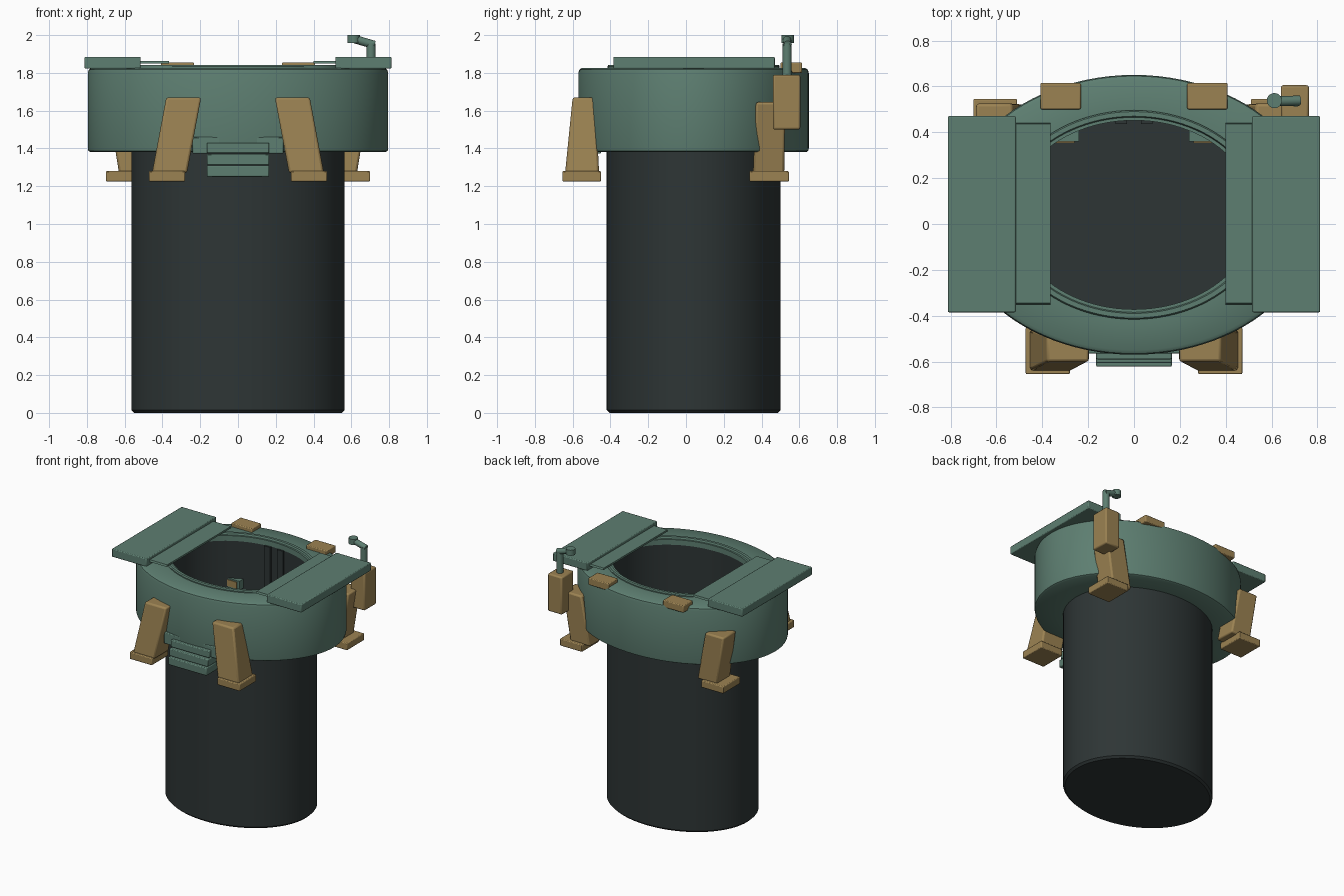
import bpy, bmesh, math
from mathutils import Vector

if "Cube" in bpy.data.objects:
    bpy.data.objects.remove(bpy.data.objects["Cube"], do_unlink=True)


def material(name, color):
    m = bpy.data.materials.new(name)
    m.use_nodes = True
    m.diffuse_color = (*color, 1)
    m.node_tree.nodes["Principled BSDF"].inputs["Base Color"].default_value = (*color, 1)
    return m


GREEN = material("muted green", (0.11, 0.21, 0.165))
TAN = material("ochre tan", (0.33, 0.225, 0.085))
DARK = material("charcoal", (0.027, 0.036, 0.036))
CY = 0.04  # centre of the shaft in y


def finish(name, bm, mat, bevel=0.0, smooth=True):
    bmesh.ops.recalc_face_normals(bm, faces=bm.faces)
    mesh = bpy.data.meshes.new(name)
    bm.to_mesh(mesh)
    bm.free()
    mesh.materials.append(mat)
    ob = bpy.data.objects.new(name, mesh)
    bpy.context.collection.objects.link(ob)
    if bevel:
        mod = ob.modifiers.new("soft edges", "BEVEL")
        mod.width, mod.segments = bevel, 2
    if smooth:
        bpy.ops.object.select_all(action="DESELECT")
        ob.select_set(True)
        bpy.context.view_layer.objects.active = ob
        bpy.ops.object.shade_smooth_by_angle(angle=math.radians(35))
    return ob


def oval_lathe(name, profile, mat, closed, n=96):
    """Sweep (x radius, y radius, z) points round an ellipse."""
    bm = bmesh.new()
    rings = []
    for rx, ry, z in profile:
        rings.append([bm.verts.new((rx * math.cos(2 * math.pi * i / n),
                                    CY + ry * math.sin(2 * math.pi * i / n), z)) for i in range(n)])
    pairs = list(zip(rings, rings[1:]))
    if closed:
        pairs.append((rings[-1], rings[0]))
    for a, b in pairs:
        for i in range(n):
            j = (i + 1) % n
            bm.faces.new((a[i], a[j], b[j], b[i]))
    if not closed:
        bm.faces.new(rings[0])
        bm.faces.new(rings[-1])
    return finish(name, bm, mat)


def block(name, x, y, z, mat, bevel=0.006, top_x=None, top_y=None):
    """Box from ranges; top_x and top_y lean or taper the upper end."""
    bm = bmesh.new()
    tx, ty = top_x or x, top_y or y
    low = [bm.verts.new((x[a], y[b], z[0])) for a, b in ((0, 0), (1, 0), (1, 1), (0, 1))]
    high = [bm.verts.new((tx[a], ty[b], z[1])) for a, b in ((0, 0), (1, 0), (1, 1), (0, 1))]
    bm.faces.new(low)
    bm.faces.new(high)
    for i in range(4):
        j = (i + 1) % 4
        bm.faces.new((low[i], low[j], high[j], high[i]))
    return finish(name, bm, mat, bevel)


def rod(name, a, b, r, mat, n=20):
    a, b = Vector(a), Vector(b)
    bm = bmesh.new()
    bmesh.ops.create_cone(bm, cap_ends=True, segments=n, radius1=r, radius2=r, depth=(b - a).length)
    turn = (b - a).to_track_quat("Z", "Y").to_matrix()
    for v in bm.verts:
        v.co = turn @ v.co + (a + b) / 2
    return finish(name, bm, mat)


def flip(r, s):
    return tuple(sorted((s * r[0], s * r[1])))


# Hollow shaft, open at the top
oval_lathe("shaft", [(0.55, 0.445, 0), (0.565, 0.46, 0.015), (0.565, 0.46, 1.80),
                     (0.53, 0.415, 1.80), (0.53, 0.415, 0.04)], DARK, False)

# Heavy collar with softened edges and a raised rim round the opening
oval_lathe("collar", [(0.56, 0.455, 1.38), (0.78, 0.595, 1.38), (0.792, 0.607, 1.387),
                      (0.795, 0.61, 1.40), (0.795, 0.61, 1.80), (0.79, 0.605, 1.817),
                      (0.775, 0.59, 1.827), (0.56, 0.455, 1.827)], GREEN, True)
oval_lathe("opening_rim", [(0.575, 0.456, 1.79), (0.575, 0.456, 1.835), (0.57, 0.45, 1.843),
                           (0.55, 0.43, 1.843), (0.545, 0.425, 1.83), (0.528, 0.412, 1.83),
                           (0.528, 0.412, 1.79)], GREEN, True)

for side, s in (("left", 1), ("right", -1)):
    # Open sliding doors with thin inner lips
    block(side + "_door", flip((0.515, 0.812), s), (-0.385, 0.47), (1.822, 1.885), GREEN)
    lip_edge = 0.40 if s > 0 else 0.365
    block(side + "_door_lip", flip((lip_edge, 0.53), s), (-0.35, 0.44), (1.85, 1.864), GREEN, 0,
          top_y=(-0.345, 0.435))

    # Front supports
    block(side + "_front_leg", flip((0.27, 0.455), s), (-0.64, -0.46), (1.27, 1.67), TAN, 0.012,
          top_x=flip((0.195, 0.38), s), top_y=(-0.60, -0.48))
    block(side + "_front_foot", flip((0.28, 0.472), s), (-0.655, -0.45), (1.225, 1.28), TAN)

    # Rear supports
    block(side + "_rear_leg", flip((0.46, 0.63), s), (0.355, 0.52), (1.27, 1.645), TAN, 0.012,
          top_x=flip((0.53, 0.69), s), top_y=(0.37, 0.525))
    block(side + "_rear_foot", flip((0.51, 0.70), s), (0.335, 0.545), (1.225, 1.28), TAN)

    # Rear clamps on the collar, and their inner stubs
    block(side + "_clamp", flip((0.232, 0.408), s), (0.50, 0.615), (1.80, 1.855), TAN)
    block(side + "_inner_stub", flip((0.24, 0.36), s), (0.36, 0.46), (1.43, 1.50), GREEN, 0)
    block(side + "_stub_plate", flip((0.26, 0.34), s), (0.354, 0.361), (1.44, 1.49), TAN, 0)

    # Guide rails inside the shaft
    block(side + "_guide_rail", flip((0.03, 0.08), s), (0.435, 0.47), (0.04, 1.79), DARK, 0)

# Front stairs, each tread reaching further out
block("stair_backing", (-0.24, 0.24), (-0.565, -0.45), (1.372, 1.46), GREEN)
for i in range(3):
    block("stair_%d" % (i + 1), (-0.165, 0.165), (-0.59 - 0.016 * i, -0.45 - 0.02 * i),
          (1.375 - 0.0625 * i, 1.43 - 0.06 * i), GREEN)

# Control box with a bent periscope
block("control_box", (0.64, 0.763), (0.46, 0.605), (1.50, 1.79), TAN, 0.01)
mast, bend, head = (0.705, 0.535, 1.78), (0.705, 0.535, 1.955), (0.62, 0.535, 1.978)
rod("periscope_mast", mast, bend, 0.024, GREEN)
rod("periscope_arm", (0.722, 0.538, 1.948), head, 0.022, GREEN)
rod("periscope_head", (0.612, 0.538, 1.957), (0.612, 0.538, 2.0), 0.033, GREEN)
